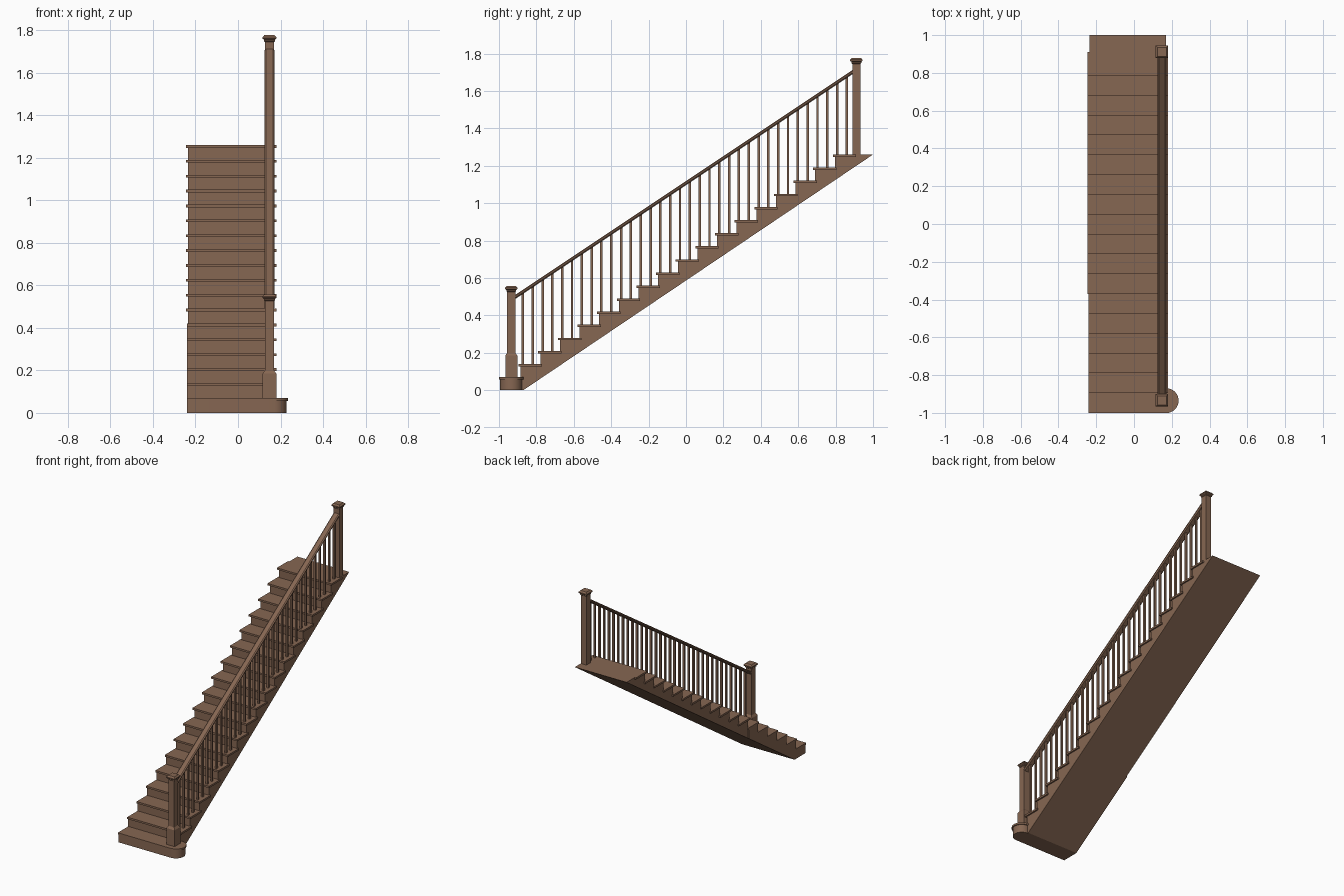
import bpy, bmesh, math
from mathutils import Matrix

if "Cube" in bpy.data.objects:
    bpy.data.objects.remove(bpy.data.objects["Cube"])

wood = bpy.data.materials.new("brown wood")
wood.diffuse_color = (0.24, 0.135, 0.085, 1)
wood.use_nodes = True
wood.node_tree.nodes["Principled BSDF"].inputs["Base Color"].default_value = wood.diffuse_color

N, RISE, GO, Y0 = 18, 0.07, 0.105, -1.0
NOSE, TH = 0.011, 0.013
XL, XR = -0.235, 0.17
RX, SLOPE = 0.148, RISE / GO


def finish(name, bm):
    bmesh.ops.recalc_face_normals(bm, faces=bm.faces)
    me = bpy.data.meshes.new(name)
    bm.to_mesh(me)
    bm.free()
    me.materials.append(wood)
    ob = bpy.data.objects.new(name, me)
    bpy.context.collection.objects.link(ob)
    return ob


def add_box(bm, x0, x1, y0, y1, z0, z1):
    m = Matrix.Translation(((x0+x1)/2, (y0+y1)/2, (z0+z1)/2)) @ Matrix.Diagonal((x1-x0, y1-y0, z1-z0, 1))
    return bmesh.ops.create_cube(bm, size=1, matrix=m)["verts"]


def add_prism(bm, base, offset):
    """Extrude a closed outline by an offset vector."""
    a = [bm.verts.new(p) for p in base]
    b = [bm.verts.new([p[i] + offset[i] for i in range(3)]) for p in base]
    n = len(a)
    bm.faces.new(a)
    bm.faces.new(b[::-1])
    for i in range(n):
        bm.faces.new((a[i], a[(i+1) % n], b[(i+1) % n], b[i]))


def under(y):
    return (y + 0.87) * 1.26 / 1.87


# Stair body: stepped outline closed by the sloping soffit
def body(name, first, last, x0, x1):
    ys = Y0 + (first-1)*GO + NOSE
    pts = [(ys, max(0, under(ys)))]
    for k in range(first, last+1):
        y = Y0 + (k-1)*GO + NOSE
        pts += [(y, k*RISE - 0.001), (y + GO, k*RISE - 0.001)]
    ye = pts[-1][0]
    if last == N:
        pts[-1] = (1.0, N*RISE)
        pts[-2] = (pts[-2][0], N*RISE)
    else:
        pts.append((ye, under(ye)))
    if first == 1:
        pts.append((-0.87, 0))
    bm = bmesh.new()
    add_prism(bm, [(x0, y, z) for y, z in pts], (x1-x0, 0, 0))
    finish(name, bm)


body("lower_stair_body", 1, 6, XL-0.005, XR)
body("upper_stair_body", 7, N, XL, XR)

# Treads with overhanging nosings
bm = bmesh.new()
for k in range(2, N+1):
    y = Y0 + (k-1)*GO
    left = XL-0.005 if k < 7 else XL-0.01
    add_box(bm, left, XR+0.01, y, y+GO+0.02, k*RISE-TH, k*RISE)
finish("treads", bm)


# Bottom step with rounded end
def curtail(name, r, z0, z1):
    bm = bmesh.new()
    cy = -0.935
    pts = [(XL-0.005, cy+r, z0), (XL-0.005, cy-r, z0)]
    for i in range(17):
        a = -math.pi/2 + math.pi*i/16
        pts.append((XR + r*math.cos(a), cy + r*math.sin(a), z0))
    add_prism(bm, pts, (0, 0, z1-z0))
    ob = finish(name, bm)
    for p in ob.data.polygons:
        p.use_smooth = len(p.vertices) == 4
    ob.data.set_sharp_from_angle(angle=math.radians(35))


curtail("bottom_step_riser", 0.059, 0, RISE-TH)
curtail("bottom_step_tread", 0.066, RISE-TH, RISE)


# Newel posts: square lofts of (half width, z)
def newel(name, y, profile):
    bm = bmesh.new()
    rings = [[bm.verts.new((RX+sx*h, y+sy*h, z)) for sx, sy in ((-1, -1), (1, -1), (1, 1), (-1, 1))]
             for h, z in profile]
    bm.faces.new(rings[0])
    bm.faces.new(rings[-1])
    for a, b in zip(rings, rings[1:]):
        for i in range(4):
            bm.faces.new((a[i], a[(i+1) % 4], b[(i+1) % 4], b[i]))
    finish(name, bm)


def cap(z):
    return [(0.022, z-0.032), (0.026, z-0.028), (0.026, z-0.022), (0.033, z-0.016),
            (0.033, z-0.010), (0.024, z)]


newel("bottom_newel", -0.934, [(0.032, RISE), (0.032, 0.185), (0.022, 0.2)] + cap(0.558))
newel("top_newel", 0.911, [(0.022, N*RISE)] + cap(1.777))


# Handrail: chamfered section sheared along the slope
def rail_top(y):
    return 0.505 + (y + 0.92) * SLOPE


bm = bmesh.new()
sec = [(-0.016, -0.022), (0.016, -0.022), (0.023, -0.014), (0.023, -0.006),
       (0.016, 0), (-0.016, 0), (-0.023, -0.006), (-0.023, -0.014)]
ya, yb = -0.915, 0.892
add_prism(bm, [(RX+x, ya, rail_top(ya)+z) for x, z in sec], (0, yb-ya, rail_top(yb)-rail_top(ya)))
finish("handrail", bm)

# Balusters, two per tread
bm = bmesh.new()
w = 0.0065
for i in range(34):
    y = -0.872 + i*GO/2
    k = 2 + i//2
    vs = add_box(bm, RX-w, RX+w, y-w, y+w, k*RISE-0.002, 10)
    for v in vs:
        if v.co.z > 5:
            v.co.z = rail_top(v.co.y) - 0.015
finish("balusters", bm)
